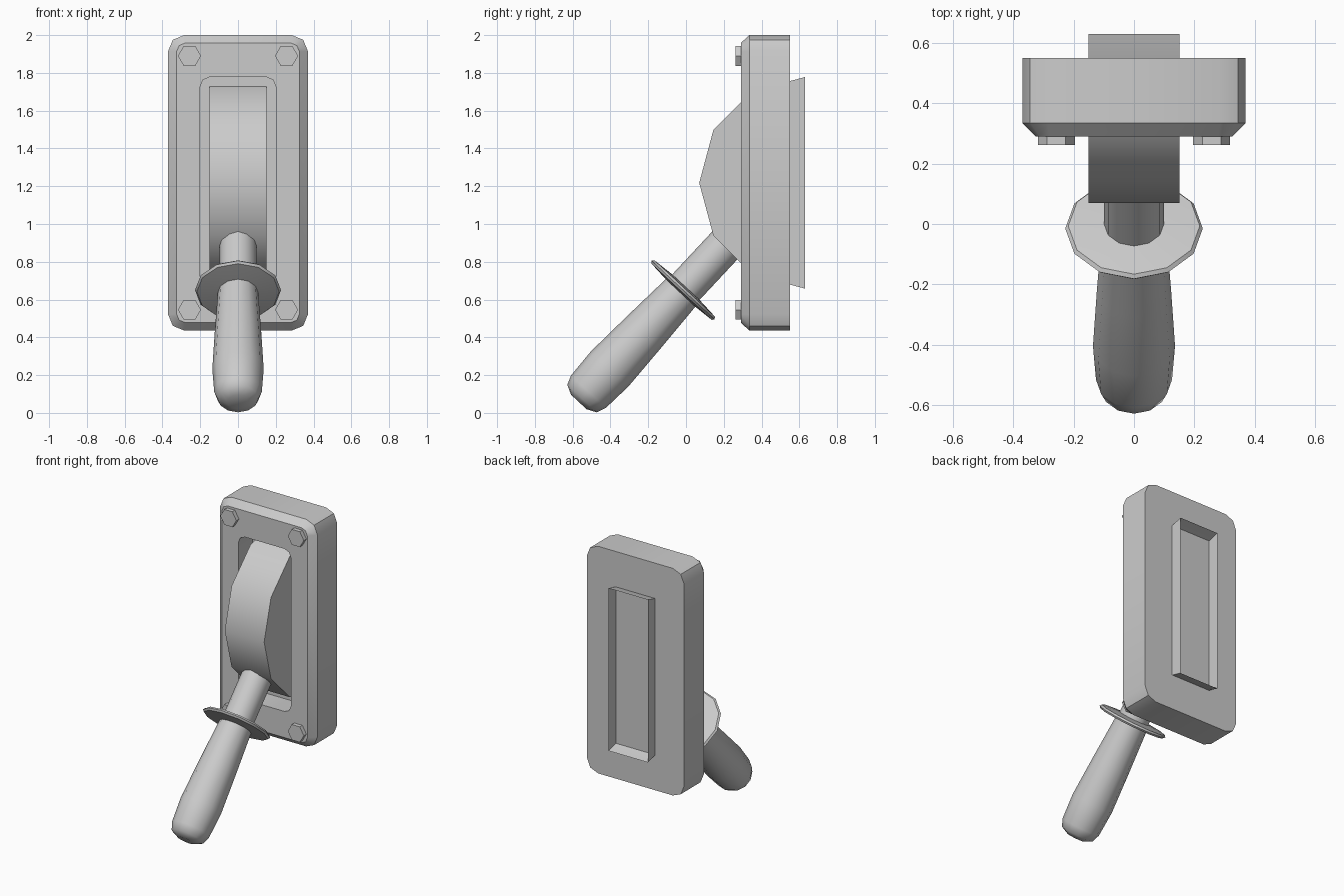
import bpy, bmesh, math
from mathutils import Vector

if "Cube" in bpy.data.objects:
    bpy.data.objects.remove(bpy.data.objects["Cube"])


def loft(name, loops, cap_start=True, cap_end=True, angle=40):
    """Skin matching closed loops of points into one mesh object."""
    bm = bmesh.new()
    rings = [[bm.verts.new(p) for p in loop] for loop in loops]
    n = len(rings[0])
    for a, b in zip(rings, rings[1:]):
        for i in range(n):
            j = (i + 1) % n
            bm.faces.new((a[i], a[j], b[j], b[i]))
    if cap_start:
        bm.faces.new(rings[0])
    if cap_end:
        bm.faces.new(rings[-1])
    bmesh.ops.recalc_face_normals(bm, faces=bm.faces)
    return finish(name, bm, angle)


def finish(name, bm, angle):
    mesh = bpy.data.meshes.new(name)
    bm.to_mesh(mesh)
    bm.free()
    ob = bpy.data.objects.new(name, mesh)
    bpy.context.collection.objects.link(ob)
    bpy.ops.object.select_all(action='DESELECT')
    ob.select_set(True)
    bpy.context.view_layer.objects.active = ob
    bpy.ops.object.shade_smooth_by_angle(angle=math.radians(angle))
    return ob


MID_Z = 1.218


def rounded_rect(hx, hz, r, y, seg=2):
    """Rounded rectangle in the xz plane, centred on the plate."""
    pts = []
    for q, (sx, sz) in enumerate(((1, 1), (-1, 1), (-1, -1), (1, -1))):
        for k in range(seg + 1):
            a = math.pi / 2 * (q + k / seg)
            pts.append((sx * (hx - r) + r * math.cos(a), y,
                        MID_Z + sz * (hz - r) + r * math.sin(a)))
    return pts


# Wall plate: solid back, chamfered front rim, and a rounded pocket
loft("wall_plate", [
    rounded_rect(0.37, 0.782, 0.085, 0.55),
    rounded_rect(0.37, 0.782, 0.085, 0.335),
    rounded_rect(0.325, 0.74, 0.045, 0.29),
    rounded_rect(0.20, 0.56, 0.05, 0.29),
    rounded_rect(0.20, 0.56, 0.05, 0.445),
])

# Rotor: half of a twelve-sided drum, open at the back
bm = bmesh.new()
sides = []
for x in (-0.15, 0.15):
    sides.append([bm.verts.new((x, 0.63 - 0.56 * math.sin(math.pi * k / 6),
                                MID_Z + 0.56 * math.cos(math.pi * k / 6)))
                  for k in range(7)])
for side in sides:
    bm.faces.new(side)
for k in range(6):
    bm.faces.new((sides[0][k], sides[0][k + 1], sides[1][k + 1], sides[1][k]))
bmesh.ops.recalc_face_normals(bm, faces=bm.faces)
finish("rotor", bm, 40)

# Handle parts are turned around one sloping axis, starting at the guard
ORIGIN = Vector((0, -0.015, 0.65))
tilt = math.radians(47)
AXIS = Vector((0, -math.cos(tilt), -math.sin(tilt)))
SIDE = Vector((1, 0, 0))
UP = AXIS.cross(SIDE)


def turned(name, profile, angle=40):
    loops = []
    for t, r in profile:
        loops.append([ORIGIN + AXIS * t + r * (SIDE * math.cos(k * math.pi / 6)
                      + UP * math.sin(k * math.pi / 6)) for k in range(12)])
    return loft(name, loops, angle=angle)


turned("lever_shaft", [(-0.36, 0.099), (0.0, 0.099)])
turned("guard_disc", [(-0.022, 0.09), (-0.012, 0.218), (0.0, 0.228),
                      (0.012, 0.218), (0.022, 0.09)])
turned("grip", [(0.0, 0.106), (0.3, 0.123), (0.571, 0.136), (0.735, 0.126),
                (0.785, 0.107), (0.81, 0.056)], angle=60)

# Hexagonal bolt heads at the four corners
for sx in (-1, 1):
    for sz in (-1, 1):
        loops = [[(sx * 0.257 + 0.061 * math.cos(k * math.pi / 3), y,
                   MID_Z + sz * 0.672 + 0.061 * math.sin(k * math.pi / 3))
                  for k in range(6)] for y in (0.262, 0.30)]
        loft("bolt_head", loops)
